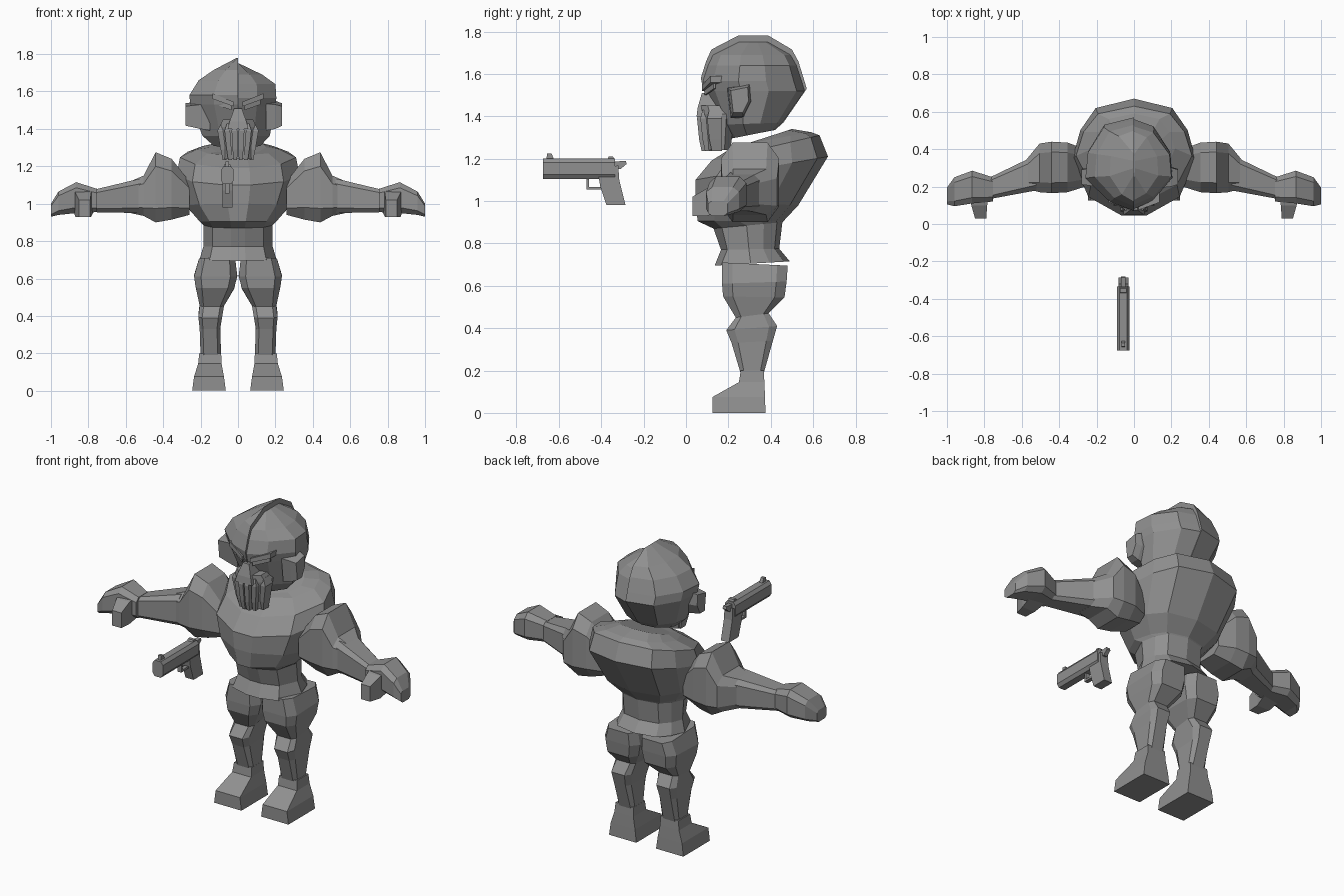
import bpy, bmesh

grey = bpy.data.materials.new("stone_grey")
grey.diffuse_color = (0.28, 0.28, 0.28, 1)


def loft(name, rings):
    """Skin equal-length closed rings of points and cap both ends."""
    bm = bmesh.new()
    vs = [[bm.verts.new(p) for p in r] for r in rings]
    n = len(vs[0])
    for a, b in zip(vs, vs[1:]):
        for i in range(n):
            j = (i + 1) % n
            bm.faces.new((a[i], a[j], b[j], b[i]))
    bm.faces.new(vs[0][::-1])
    bm.faces.new(vs[-1])
    bmesh.ops.remove_doubles(bm, verts=bm.verts, dist=0.0005)
    bmesh.ops.recalc_face_normals(bm, faces=bm.faces)
    me = bpy.data.meshes.new(name)
    bm.to_mesh(me)
    bm.free()
    me.materials.append(grey)
    ob = bpy.data.objects.new(name, me)
    bpy.context.collection.objects.link(ob)
    return ob


def cut(a0, a1, b0, b1, k=0.28):
    """Rectangle with chamfered corners, eight points."""
    u, v = (a1 - a0) * k, (b1 - b0) * k
    return [(a0 + u, b0), (a1 - u, b0), (a1, b0 + v), (a1, b1 - v),
            (a1 - u, b1), (a0 + u, b1), (a0, b1 - v), (a0, b0 + v)]


def rect(a0, a1, b0, b1):
    return [(a0, b0), (a1, b0), (a1, b1), (a0, b1)]


def barrel(w, f, b, prow):
    """Rounded back and a bow-shaped front, symmetric in x."""
    d = b - f
    half = [(0.2 * w, f), (0.74 * w, f + prow), (w, f + 0.48 * d), (0.87 * w, f + 0.73 * d),
            (0.62 * w, f + 0.92 * d)]
    return half + [(0, b)] + [(-x, y) for x, y in reversed(half)]


def level(pts, zf, zb=None):
    """Place an xy ring at a height, tilted from front to back if wanted."""
    zb = zf if zb is None else zb
    lo, hi = min(p[1] for p in pts), max(p[1] for p in pts)
    return [(x, y, zf + (zb - zf) * (y - lo) / (hi - lo)) for x, y in pts]


def along_x(pts, x, s=1):
    return [(s * x, y, z) for y, z in pts]


def prism(name, pts, x0, x1):
    """Side profile given in yz, extruded across x."""
    return loft(name, [along_x(pts, x0), along_x(pts, x1)])


# Torso: flared hem, narrow waist, barrel chest and sloped collar
loft("torso", [level(barrel(w, f, b, p), zf, zb) for zf, zb, w, f, b, p in [
    (0.695, 0.715, 0.205, 0.135, 0.49, 0.03), (0.77, 0.775, 0.185, 0.165, 0.44, 0.03),
    (0.87, 0.90, 0.185, 0.13, 0.455, 0.04), (0.905, 0.905, 0.205, 0.055, 0.46, 0.08),
    (1.00, 0.98, 0.28, 0.045, 0.53, 0.085), (1.10, 1.21, 0.33, 0.045, 0.67, 0.10),
    (1.19, 1.31, 0.31, 0.12, 0.63, 0.09), (1.26, 1.325, 0.22, 0.23, 0.59, 0.05),
    (1.265, 1.34, 0.15, 0.27, 0.50, 0.04)]])

for s, side in ((1, "left"), (-1, "right")):
    # Leg: thigh, knee and shin
    loft(side + "_leg", [level([(s * x, y) for x, y in cut(a, b, f, k, 0.16)], zf, zb)
                         for zf, zb, a, b, f, k in [
        (0.71, 0.695, 0.015, 0.208, 0.17, 0.48), (0.61, 0.62, 0.004, 0.235, 0.17, 0.475),
        (0.55, 0.545, 0.02, 0.225, 0.175, 0.465), (0.45, 0.47, 0.075, 0.205, 0.235, 0.39),
        (0.39, 0.41, 0.085, 0.212, 0.19, 0.43), (0.33, 0.34, 0.095, 0.205, 0.215, 0.41),
        (0.18, 0.18, 0.09, 0.2, 0.26, 0.365)]])
    # Foot: wedge boot with a raised ankle
    loft(side + "_foot", [level([(s * x, y) for x, y in rect(a, b, f, k)], z)
                          for z, a, b, f, k in [
        (0, 0.065, 0.245, 0.125, 0.375), (0.075, 0.075, 0.235, 0.125, 0.373),
        (0.145, 0.088, 0.213, 0.25, 0.37), (0.2, 0.09, 0.207, 0.258, 0.367)]])
    # Shoulder block
    loft(side + "_shoulder", [along_x(cut(f, b, lo, hi, 0.2), x, s) for x, f, b, lo, hi in [
        (0.26, 0.20, 0.40, 0.94, 1.12), (0.355, 0.17, 0.435, 0.915, 1.24),
        (0.44, 0.165, 0.44, 0.90, 1.275), (0.505, 0.17, 0.43, 0.935, 1.15),
        (0.575, 0.19, 0.345, 0.95, 1.12)]])
    # Forearm
    loft(side + "_forearm", [along_x(cut(f, b, lo, hi, 0.15), x, s) for x, f, b, lo, hi in [
        (0.52, 0.18, 0.37, 0.95, 1.135), (0.79, 0.13, 0.24, 0.955, 1.07)]])
    # Fist and thumb
    loft(side + "_hand", [along_x(cut(f, b, lo, hi, 0.18), x, s) for x, f, b, lo, hi in [
        (0.755, 0.12, 0.25, 0.955, 1.08), (0.865, 0.11, 0.285, 0.95, 1.115),
        (0.96, 0.095, 0.25, 0.94, 1.065), (1.0, 0.105, 0.195, 0.93, 1.0)]])
    loft(side + "_thumb", [[(s * x, y, z) for x, z in rect(a, b, lo, hi)]
                           for y, a, b, lo, hi in [
        (0.19, 0.77, 0.88, 0.96, 1.085), (0.10, 0.785, 0.87, 0.93, 1.06),
        (0.03, 0.79, 0.85, 0.93, 1.02)]])

    # Half of the head; one half is taller and wider, leaving a step down the middle
    ky, kz, grow_w, back = (0.96, 0.92, 0.0, 0.52) if s > 0 else (1.0, 1.0, 1.0, 0.62)
    rings = []
    for zf, zb, w, f, b, g in [
            (1.295, 1.335, 0.12, 0.21, 0.42, 0.01), (1.36, 1.37, 0.17, 0.16, 0.46, 0.02),
            (1.53, 1.53, 0.20, 0.08, 0.57, 0.055), (1.58, 1.58, 0.205, 0.07, 0.555, 0.055),
            (1.66, 1.66, 0.20, 0.095, 0.53, 0.01), (1.715, 1.715, 0.13, 0.12, 0.50, 0),
            (1.78, 1.78, 0.006, 0.245, 0.39, 0)]:
        d = b - f
        w += g * grow_w
        half = [(0, f), (0.5 * w, f + 0.1 * d), (w, f + 0.36 * d),
                (0.95 * w, f + 0.64 * d), (back * w, b - 0.08 * d), (0, b)]
        rings.append([(s * x, 0.32 + (y - 0.32) * ky, 1.4 + (z - 1.4) * kz if z > 1.4 else z)
                      for x, y, z in level(half, zf, zb)])
    loft(side + "_head_half", rings)
    # Ear plate
    ear = [(0.20, 1.53), (0.30, 1.55), (0.305, 1.47), (0.27, 1.40), (0.215, 1.40)]
    loft(side + "_ear", [along_x([(0.255 + (y - 0.255) * g, 1.485 + (z - 1.485) * g)
                                  for y, z in ear], x, s)
                         for x, g in [(0.15, 1.1), (0.2, 1.0), (0.235 if s > 0 else 0.28, 0.8)]])
    # Slanted brow with an eye plate under it
    loft(side + "_brow", [along_x([(y, z), (y + 0.08, z), (y + 0.08, z + h), (y, z + h)], x, s)
                          for x, y, z, h in [(0.025, 0.075, 1.52, 0.025),
                                             (0.135, 0.115, 1.56, 0.03)]])
    loft(side + "_eye", [along_x(rect(y, y + 0.009, z, z + 0.03), x, s)
                         for x, y, z in [(0.035, 0.088, 1.5), (0.12, 0.13, 1.53)]])

# Face mask: core, nose bridge and a fan of tapered ribs
loft("mask_core", [level(cut(-w, w, f, b, 0.25), z) for z, w, f, b in [
    (1.24, 0.075, 0.095, 0.21), (1.41, 0.10, 0.075, 0.23), (1.45, 0.08, 0.07, 0.2)]])
loft("nose", [level(rect(-w, w, f, 0.16), z) for z, w, f in [
    (1.40, 0.055, 0.05), (1.44, 0.045, 0.055), (1.51, 0.02, 0.075)]])
for i in range(6):
    t = (i - 2.5) / 2.5
    y = 0.05 * t * t
    loft("mask_rib_%d" % (i + 1), [level(rect(c * t - h, c * t + h, f + y, 0.17), z)
                                   for z, c, h, f in [
        (1.235, 0.072, 0.01, 0.072), (1.29, 0.08, 0.013, 0.06),
        (1.39, 0.095, 0.015, 0.05), (1.43, 0.08, 0.011, 0.06)]])

# Pistol floating in front
gx = -0.057
loft("pistol_slide", [[(gx + x, y, z) for x, z in cut(-0.034, 0.034, 1.105, 1.2, 0.2)]
                      for y in (-0.675, -0.335)])
prism("pistol_grip", [(-0.415, 1.13), (-0.32, 1.17), (-0.315, 1.1), (-0.285, 0.98),
                      (-0.375, 0.98), (-0.405, 1.07)], gx - 0.027, gx + 0.027)
prism("pistol_hammer", [(-0.345, 1.15), (-0.31, 1.15), (-0.28, 1.175), (-0.285, 1.19),
                        (-0.345, 1.185)], gx - 0.012, gx + 0.012)
prism("front_sight", [(-0.66, 1.19), (-0.62, 1.19), (-0.635, 1.225), (-0.655, 1.225)],
      gx - 0.01, gx + 0.01)
prism("rear_sight", [(-0.375, 1.19), (-0.335, 1.19), (-0.345, 1.21), (-0.365, 1.21)],
      gx - 0.018, gx + 0.018)
prism("trigger_guard_front", rect(-0.47, -0.458, 1.06, 1.12), gx - 0.012, gx + 0.012)
prism("trigger_guard_bottom", rect(-0.47, -0.395, 1.055, 1.067), gx - 0.012, gx + 0.012)
